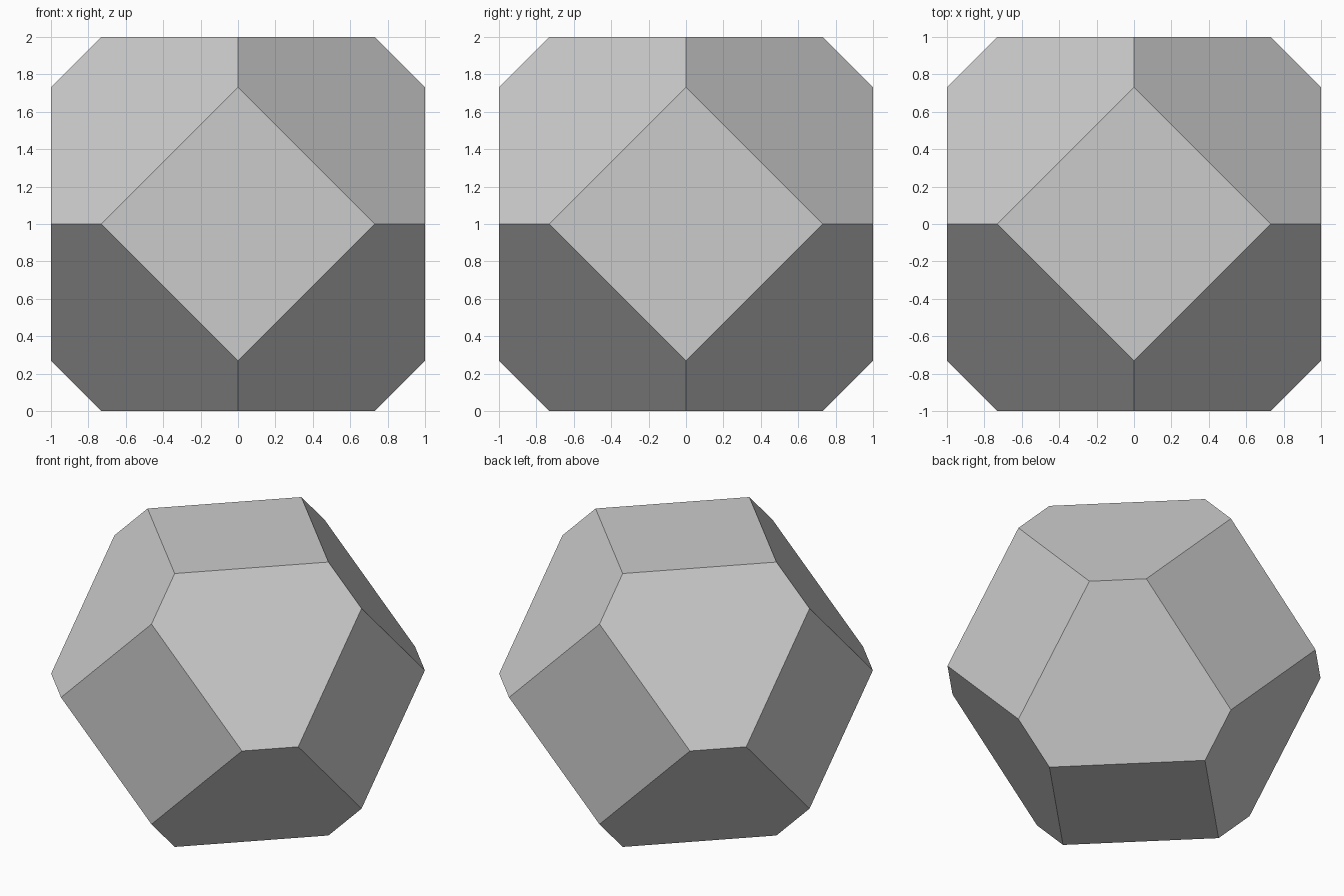
import bpy
import bmesh
import math
from mathutils import Vector

if "Cube" in bpy.data.objects:
    bpy.data.objects.remove(bpy.data.objects["Cube"], do_unlink=True)

HALF = 1.0                      # distance from centre to each square face
REACH = math.sqrt(3) - 1        # half diagonal of each square face

# Plain grey material
grey = bpy.data.materials.new("light_grey")
colour = (0.6, 0.6, 0.6, 1.0)
grey.use_nodes = True
grey.diffuse_color = colour
for node in grey.node_tree.nodes:
    if node.type == 'BSDF_PRINCIPLED':
        node.inputs["Base Color"].default_value = colour

# Truncated octahedron: a diamond-shaped square on each of the six axis directions
bm = bmesh.new()
centre = Vector((0, 0, HALF))
for axis in range(3):
    for side in (-HALF, HALF):
        for other in (1, 2):
            for reach in (-REACH, REACH):
                corner = Vector((0, 0, 0))
                corner[axis] = side
                corner[(axis + other) % 3] = reach
                bm.verts.new(centre + corner)

# Wrap the corners in a hull and merge it into six squares and eight hexagons
bmesh.ops.convex_hull(bm, input=bm.verts[:])
bmesh.ops.dissolve_limit(bm, angle_limit=math.radians(1),
                         verts=bm.verts[:], edges=bm.edges[:])
bmesh.ops.recalc_face_normals(bm, faces=bm.faces[:])

mesh = bpy.data.meshes.new("truncated_octahedron")
bm.to_mesh(mesh)
bm.free()
mesh.materials.append(grey)
solid = bpy.data.objects.new("truncated_octahedron", mesh)
bpy.context.collection.objects.link(solid)
